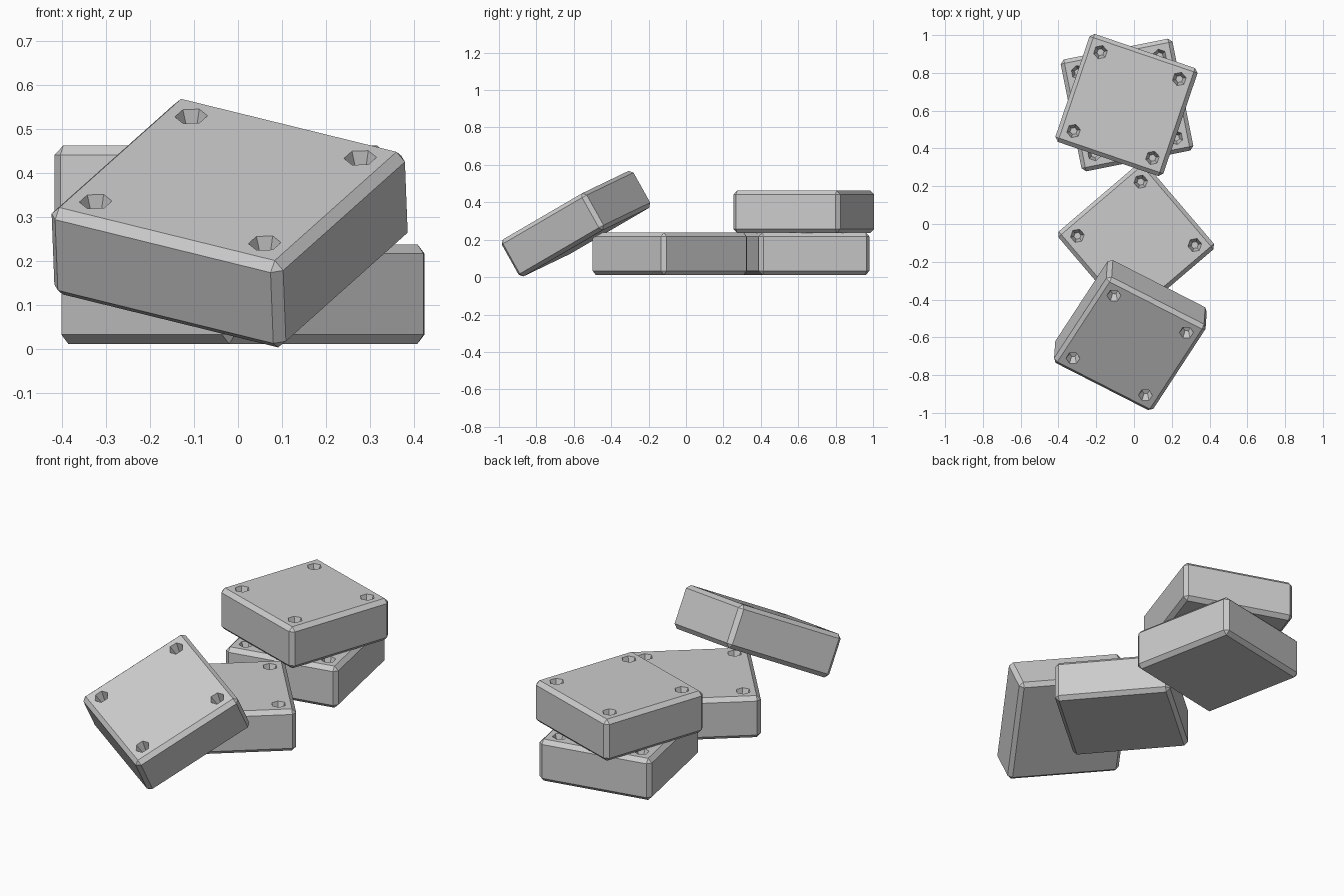
import bpy, bmesh
from math import radians
from mathutils import Matrix, Vector

if "Cube" in bpy.data.objects:
    bpy.data.objects.remove(bpy.data.objects["Cube"])

SIDE, THICK, CHAMFER = 0.604, 0.226, 0.021
HOLE_POS, HOLE_R, HOLE_FLOOR_R, HOLE_DEPTH = 0.2205, 0.037, 0.019, 0.05


def make_object(name, bm):
    mesh = bpy.data.meshes.new(name)
    bm.to_mesh(mesh)
    bm.free()
    obj = bpy.data.objects.new(name, mesh)
    bpy.context.collection.objects.link(obj)
    return obj


# Chamfered square slab
bm = bmesh.new()
bmesh.ops.create_cube(bm, size=1, matrix=Matrix.Diagonal((SIDE, SIDE, THICK, 1)))
bmesh.ops.bevel(bm, geom=bm.edges[:], offset=CHAMFER, segments=1, affect='EDGES')
slab = make_object("top_slab", bm)

# Tapered hexagonal sockets near the four corners of the top face
bm = bmesh.new()
over = 0.01
slope = (HOLE_R - HOLE_FLOOR_R) / HOLE_DEPTH
for sx in (-1, 1):
    for sy in (-1, 1):
        z = THICK / 2 + (over - HOLE_DEPTH) / 2
        bmesh.ops.create_cone(
            bm, cap_ends=True, segments=6, radius1=HOLE_FLOOR_R,
            radius2=HOLE_R + slope * over, depth=HOLE_DEPTH + over,
            matrix=Matrix.Translation((sx * HOLE_POS, sy * HOLE_POS, z)))
cutter = make_object("socket_cutter", bm)
cutter.hide_render = True

mod = slab.modifiers.new("sockets", 'BOOLEAN')
mod.operation, mod.solver, mod.object = 'DIFFERENCE', 'EXACT', cutter
bpy.context.view_layer.objects.active = slab
bpy.ops.object.modifier_apply(modifier=mod.name)
bpy.data.objects.remove(cutter)


def place(obj, centre, rotation):
    obj.matrix_world = Matrix.Translation(centre) @ rotation


def copy_slab(name):
    obj = bpy.data.objects.new(name, slab.data)
    bpy.context.collection.objects.link(obj)
    return obj


# Stacked pair at the back and the flat slab in the middle
place(slab, (-0.04, 0.63, 0.349), Matrix.Rotation(radians(-18.8), 4, 'Z'))
place(copy_slab("bottom_slab"), (-0.037, 0.63, 0.125), Matrix.Rotation(radians(11.3), 4, 'Z'))
place(copy_slab("middle_slab"), (0.011, -0.087, 0.125), Matrix.Rotation(radians(40.5), 4, 'Z'))

# Front slab leaning on the middle one
normal = Vector((-0.034, -0.487, 0.873)).normalized()
x_axis = Vector((0.870, -0.444, -0.214))
x_axis = (x_axis - normal * x_axis.dot(normal)).normalized()
rot = Matrix((x_axis, normal.cross(x_axis), normal)).transposed().to_4x4()
place(copy_slab("leaning_slab"), (-0.019, -0.588, 0.286), rot)
